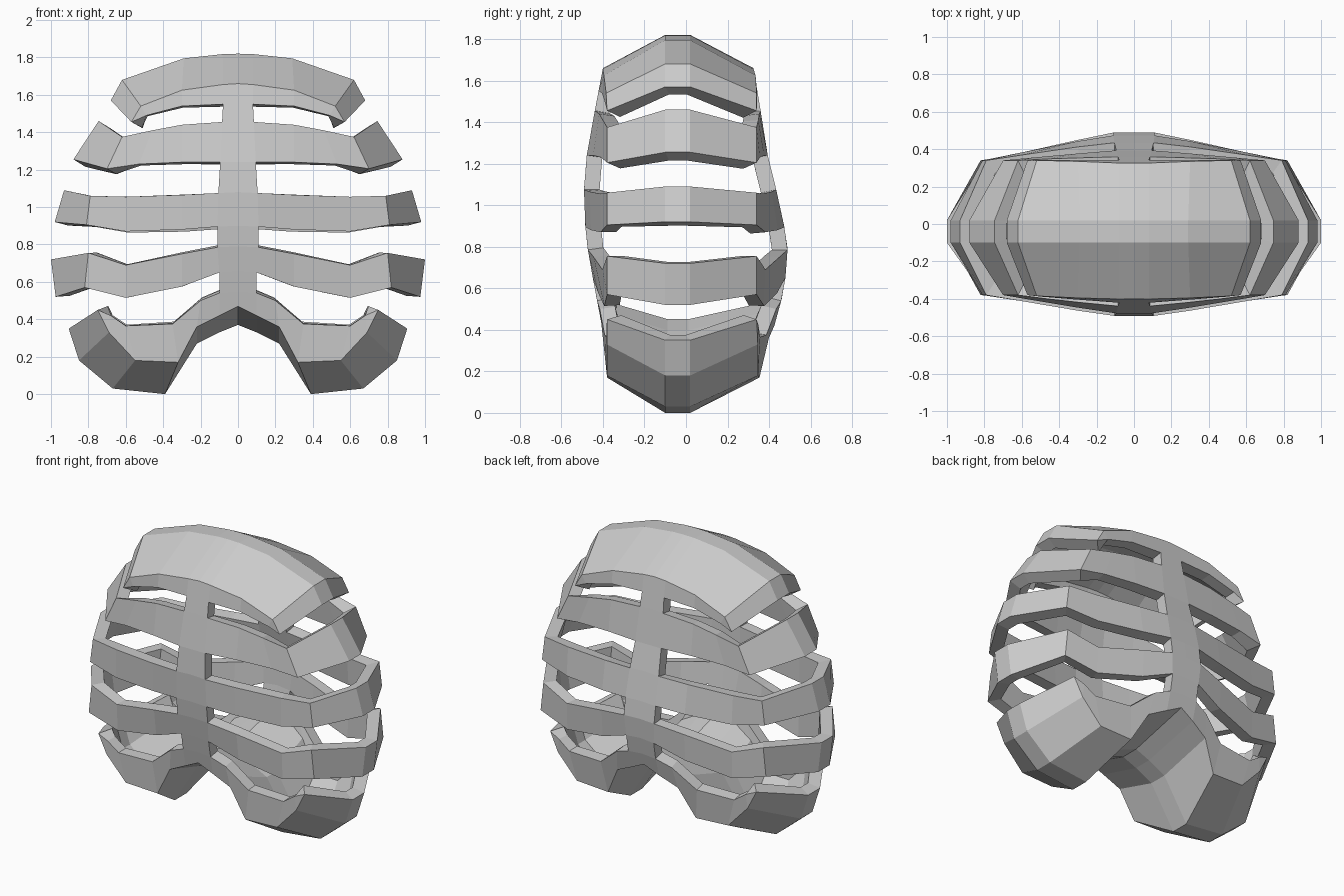
import bpy, bmesh
from mathutils import Vector

if "Cube" in bpy.data.objects:
    bpy.data.objects.remove(bpy.data.objects["Cube"])

# Side-view centreline profile: (z, front y, back y)
CENTRE = [(0.0, -.38, .35), (.17, -.38, .36), (.4, -.40, .42), (.6, -.44, .475), (.8, -.475, .49),
          (1.0, -.495, .455), (1.2, -.485, .40), (1.45, -.44, .36), (1.66, -.40, .325), (1.9, -.38, .32)]


def centre_y(z, side):
    for a, b in zip(CENTRE, CENTRE[1:]):
        if z <= b[0]:
            t = (z - a[0]) / (b[0] - a[0])
            return a[side] + t * (b[side] - a[side])


def wrap_row(pts, side):
    """Place (x, z) stations on the curved front (1) or back (2)."""
    edge = -.38 if side == 1 else .34
    out = []
    for x, z in pts:
        f = min(1, 1.2 * (1 - x / pts[-1][0]))
        out.append(Vector((x, edge + (centre_y(z, side) - edge) * f, z)))
    return out


def loop(pts, mid):
    """Half hoop: front centre, around the flat side, to back centre."""
    m = [Vector((mid[0], y, mid[1])) for y in (-.1, .02)]
    return wrap_row(pts, 1) + m + wrap_row(pts, 2)[::-1]


bm = bmesh.new()


def strip(a, b):
    va, vb = [bm.verts.new(p) for p in a], [bm.verts.new(p) for p in b]
    for i in range(len(va) - 1):
        bm.faces.new((va[i], va[i + 1], vb[i + 1], vb[i]))


# Ribs: (top stations, top side point, bottom stations, bottom side point)
RIBS = [
    ([(0, 1.46), (.085, 1.455), (.3, 1.44), (.46, 1.41), (.62, 1.375)], (.745, 1.46),
     [(0, 1.24), (.095, 1.24), (.3, 1.24), (.53, 1.23), (.70, 1.205)], (.88, 1.255)),
    ([(0, 1.08), (.105, 1.075), (.3, 1.065), (.6, 1.055), (.79, 1.06)], (.93, 1.09),
     [(0, .9), (.11, .895), (.3, .88), (.6, .87), (.81, .905)], (.98, .92)),
    ([(0, .79), (.11, .785), (.3, .75), (.6, .69), (.80, .755)], (1.0, .72),
     [(0, .66), (.1, .65), (.3, .575), (.6, .515), (.82, .57)], (.975, .52)),
]
for top, mt, bot, mb in RIBS:
    strip(loop(top, mt), loop(bot, mb))

# Top cap and lower basin: outer rim row, fold row, and crown / keel row
CAP = ([(0, 1.55), (.08, 1.55), (.3, 1.54), (.49, 1.49), (.57, 1.455)],
       [(0, 1.66), (.08, 1.655), (.3, 1.625), (.52, 1.54), (.57, 1.455)],
       [(0, 1.82), (.08, 1.818), (.29, 1.795), (.62, 1.68), (.68, 1.57)])
BASIN = ([(0, .55), (.1, .54), (.2, .50), (.35, .375), (.6, .365), (.68, .42), (.75, .45)],
         [(0, .47), (.1, .42), (.22, .36), (.32, .17), (.55, .18), (.69, .33), (.75, .45)],
         [(0, .37), (.1, .33), (.22, .27), (.39, 0), (.67, .03), (.85, .18), (.905, .35)])
for rim, fold, mid in (CAP, BASIN):
    m1, m2 = ([Vector((x, y, z)) for x, z in mid] for y in (-.1, .02))
    rows = [wrap_row(rim, 1), wrap_row(fold, 1), m1, m2, wrap_row(fold, 2), wrap_row(rim, 2)]
    for a, b in zip(rows, rows[1:]):
        strip(a, b)

# Breastbone and spine: fill the gaps between neighbouring bands
edges = [CAP[0]] + [e for r in RIBS for e in (r[0], r[2])] + [BASIN[0]]
for side in (1, 2):
    for upper, lower in zip(edges[::2], edges[1::2]):
        strip(wrap_row(upper, side)[:2], wrap_row(lower, side)[:2])

# Weld and point normals outward
bmesh.ops.remove_doubles(bm, verts=bm.verts, dist=.001)
bmesh.ops.dissolve_degenerate(bm, edges=bm.edges, dist=.0005)
bmesh.ops.recalc_face_normals(bm, faces=bm.faces)
bm.normal_update()
if sum(f.normal.dot(f.calc_center_median() - Vector((0, 0, .9))) * f.calc_area() for f in bm.faces) < 0:
    bmesh.ops.reverse_faces(bm, faces=bm.faces)

mesh = bpy.data.meshes.new("rib_cage_shell")
bm.to_mesh(mesh)
bm.free()
obj = bpy.data.objects.new("rib_cage_shell", mesh)
bpy.context.collection.objects.link(obj)

# Mirror to the other side, then thicken inward
mir = obj.modifiers.new("mirror", 'MIRROR')
mir.use_clip = True
sol = obj.modifiers.new("thickness", 'SOLIDIFY')
sol.thickness = .075
sol.offset = -1
sol.use_even_offset = True
